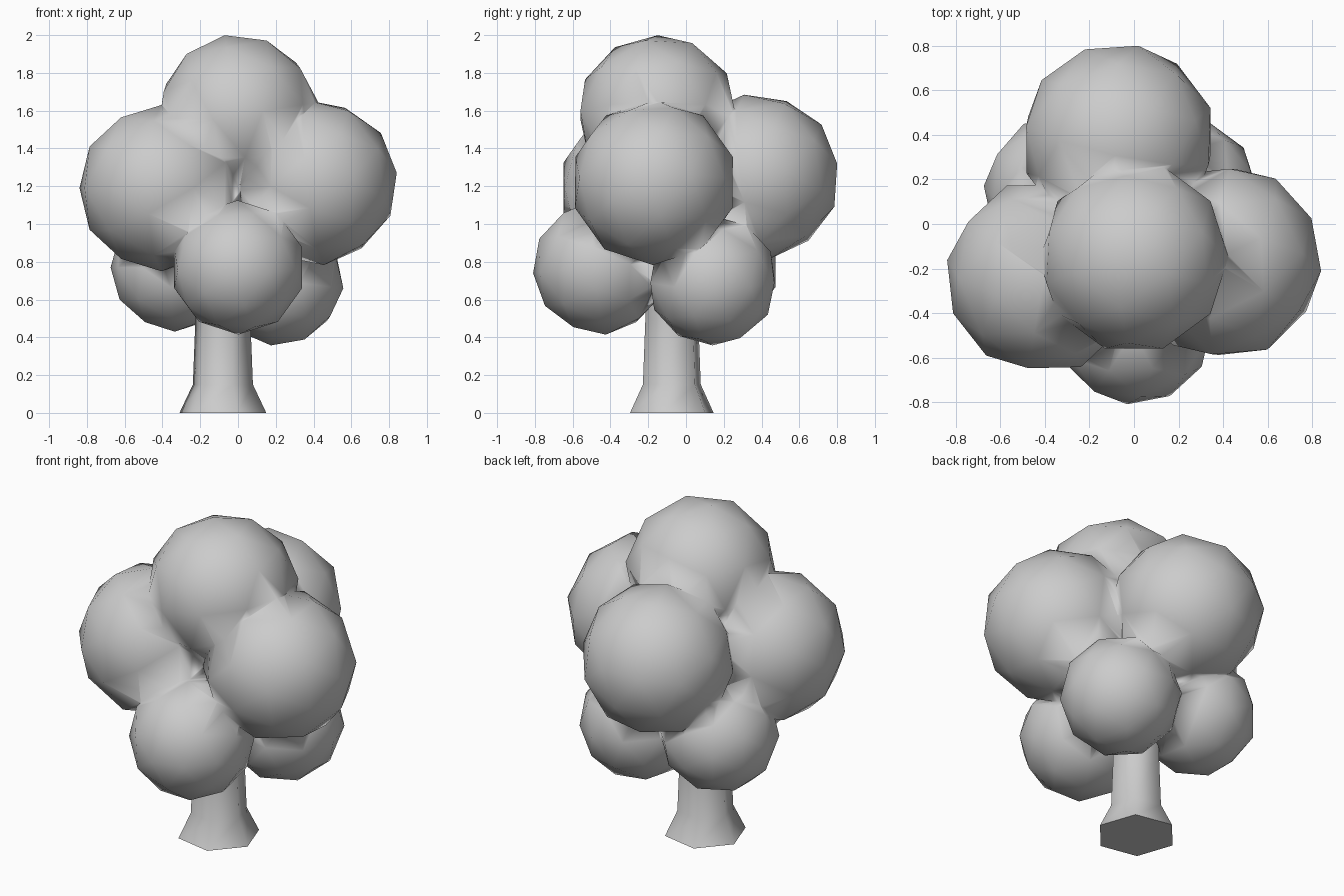
import bpy, bmesh, math
from mathutils import Vector, Matrix

if "Cube" in bpy.data.objects:
    bpy.data.objects.remove(bpy.data.objects["Cube"])


def make_object(name, bm):
    bmesh.ops.recalc_face_normals(bm, faces=bm.faces)
    mesh = bpy.data.meshes.new(name)
    bm.to_mesh(mesh)
    bm.free()
    obj = bpy.data.objects.new(name, mesh)
    bpy.context.collection.objects.link(obj)
    return obj


def lobe(name, centre, radius, aim):
    """Low-poly leaf ball with one vertex pointing along aim."""
    bm = bmesh.new()
    turn = Vector(aim).to_track_quat('Z', 'Y').to_matrix().to_4x4()
    bmesh.ops.create_icosphere(bm, subdivisions=2, radius=radius,
                               matrix=Matrix.Translation(centre) @ turn)
    return make_object(name, bm)


# Leaf balls: centre, radius, direction of outermost corner
lobes = [
    ((0.00, -0.15, 1.575), 0.43, (-0.07, 0.00, 0.42)),   # crown
    ((-0.07, 0.375, 1.25), 0.44, (0.09, 0.43, 0.07)),    # back
    ((-0.405, -0.235, 1.19), 0.44, (-0.42, 0.07, 0.0)),  # left
    ((0.405, -0.17, 1.22), 0.44, (0.43, -0.04, 0.05)),   # right
    ((0.00, -0.455, 0.77), 0.357, (-0.03, -0.35, -0.03)),  # low front
    ((0.215, 0.14, 0.70), 0.345, (-0.04, 0.0, -0.34)),   # low back right
    ((-0.335, 0.15, 0.77), 0.34, (-0.32, 0.02, 0.0)),    # low back left
]
foliage = lobe("foliage", *lobes[0])
bpy.context.view_layer.objects.active = foliage

# Fuse the balls into one skin
for centre, radius, aim in lobes[1:]:
    part = lobe("leaf_ball", centre, radius, aim)
    mod = foliage.modifiers.new("fuse", 'BOOLEAN')
    mod.operation = 'UNION'
    mod.solver = 'EXACT'
    mod.object = part
    bpy.ops.object.modifier_apply(modifier=mod.name)
    bpy.data.objects.remove(part)

# Six-sided trunk with flared foot: height, radius
bm = bmesh.new()
rings = []
for z, r in [(0, 0.234), (0.15, 0.162), (0.5, 0.148), (0.85, 0.14)]:
    angles = [math.radians(-11 + 60 * i) for i in range(6)]
    rings.append([bm.verts.new((-0.08 + r * math.cos(a), -0.075 + r * math.sin(a), z))
                  for a in angles])
for low, high in zip(rings, rings[1:]):
    for i in range(6):
        j = (i + 1) % 6
        bm.faces.new((low[i], low[j], high[j], high[i]))
bm.faces.new(rings[0][::-1])
bm.faces.new(rings[-1])
trunk = make_object("trunk", bm)

# Smooth shading, with the trunk's flat ends kept crisp
foliage.data.polygons.foreach_set("use_smooth", [True] * len(foliage.data.polygons))
for poly in trunk.data.polygons:
    poly.use_smooth = abs(poly.normal.z) < 0.9
foliage.data.update()
trunk.data.update()
